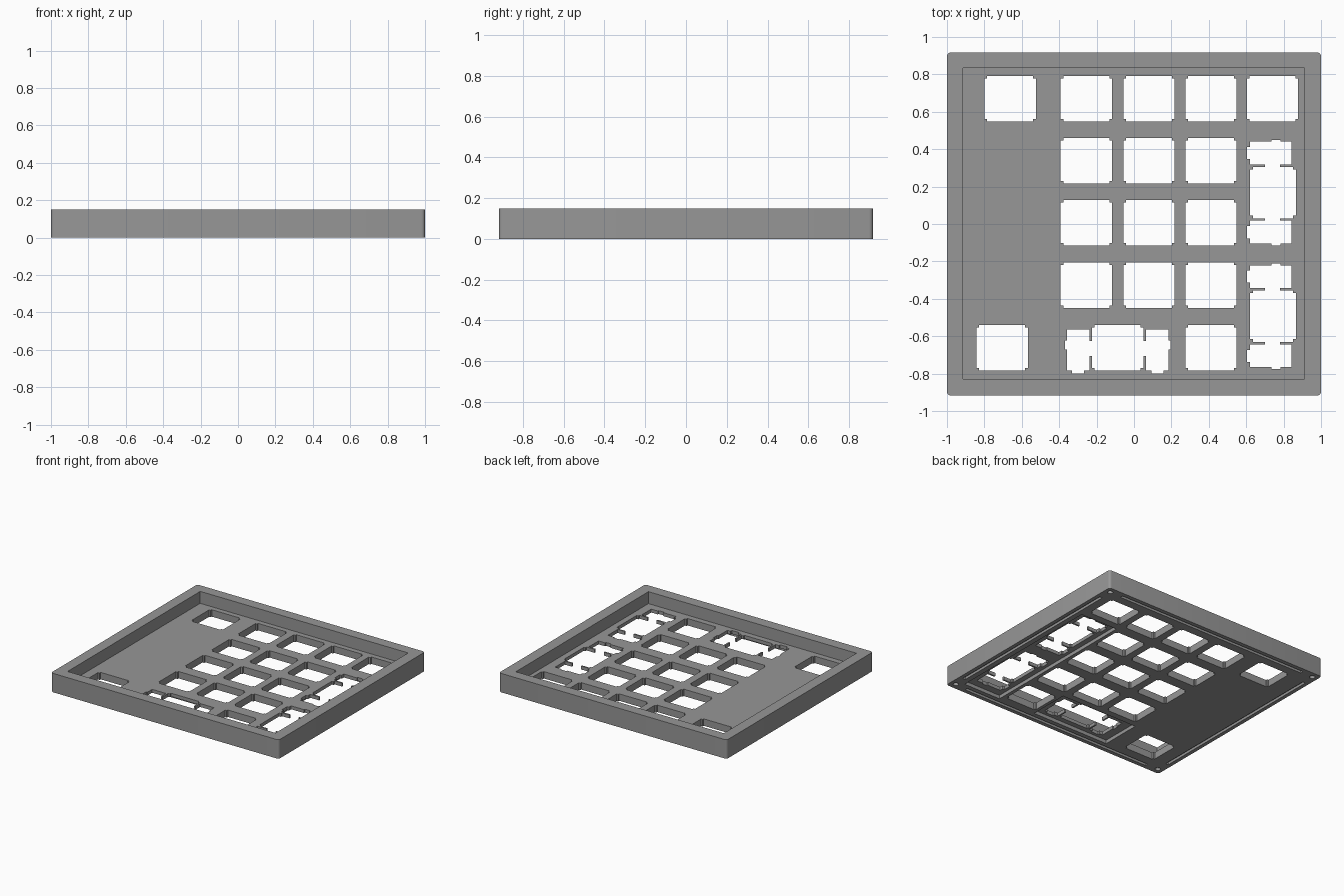
import bpy, bmesh, math

if "Cube" in bpy.data.objects:
    bpy.data.objects.remove(bpy.data.objects["Cube"])

grey = bpy.data.materials.new("mid grey")
grey.diffuse_color = (0.31, 0.31, 0.31, 1)
grey.use_nodes = True
grey.node_tree.nodes["Principled BSDF"].inputs["Base Color"].default_value = grey.diffuse_color


def prism(bm, pts, z0, z1):
    """Closed vertical prism over a 2D outline."""
    face = bm.faces.new([bm.verts.new((x, y, z0)) for x, y in pts])
    ext = bmesh.ops.extrude_face_region(bm, geom=[face])
    for v in ext["geom"]:
        if isinstance(v, bmesh.types.BMVert):
            v.co.z = z1


def rect(x0, x1, y0, y1):
    return [(x0, y0), (x1, y0), (x1, y1), (x0, y1)]


def make(name, prisms):
    bm = bmesh.new()
    for pts, z0, z1 in prisms:
        prism(bm, pts, z0, z1)
    bmesh.ops.recalc_face_normals(bm, faces=bm.faces)
    me = bpy.data.meshes.new(name)
    bm.to_mesh(me)
    bm.free()
    ob = bpy.data.objects.new(name, me)
    ob.data.materials.append(grey)
    bpy.context.collection.objects.link(ob)
    return ob


def cut(body, name, prisms):
    cutter = make(name, prisms)
    cutter.hide_render = True
    mod = body.modifiers.new(name, 'BOOLEAN')
    mod.operation, mod.solver, mod.object = 'DIFFERENCE', 'EXACT', cutter
    bpy.context.view_layer.objects.active = body
    bpy.ops.object.modifier_apply(modifier=mod.name)
    bpy.data.objects.remove(cutter)


def circle(cx, cy, r, n=20):
    return [(cx + r * math.cos(math.tau * i / n), cy + r * math.sin(math.tau * i / n))
            for i in range(n)]


# Outer block with small rounded corners
W, D, H, R = 1.0, 0.917, 0.15, 0.02
FLOOR, PLATE = 0.055, 0.027
outline = []
for k, (sx, sy) in enumerate([(1, 1), (-1, 1), (-1, -1), (1, -1)]):
    for i in range(5):
        a = math.pi / 2 * (k + i / 4)
        outline.append((sx * (W - R) + R * math.cos(a), sy * (D - R) + R * math.sin(a)))
body = make("keypad_case", [(outline, 0, H)])

# Tray recess on top
cut(body, "tray", [(rect(-0.915, 0.911, -0.83, 0.833), FLOOR, 0.3)])

# Thinned pockets underneath the wide keys
cut(body, "pockets", [(rect(0.578, 0.905, -0.825, 0.49), -0.1, FLOOR - PLATE),
                      (rect(-0.43, 0.25, -0.825, -0.50), -0.1, FLOOR - PLATE)])

# Single key opening, with notched corners
half_key = [(0.123, -0.122), (0.123, -0.108), (0.137, -0.108),
            (0.137, 0.108), (0.123, 0.108), (0.123, 0.122)]
# Wide key opening: key plus a stabiliser slot at each end
half_wide = [(0.123, -0.122), (0.123, -0.108), (0.1375, -0.108), (0.1375, -0.043),
             (0.15, -0.043), (0.15, -0.122), (0.18, -0.122), (0.18, -0.138),
             (0.245, -0.138), (0.245, -0.122), (0.272, -0.122), (0.272, -0.008),
             (0.282, -0.008), (0.282, 0.04), (0.272, 0.04), (0.272, 0.098),
             (0.15, 0.098), (0.15, 0.037), (0.1375, 0.037), (0.1375, 0.108),
             (0.123, 0.108), (0.123, 0.122)]


def mirrored(half):
    return half + [(-u, v) for u, v in reversed(half)]


cols = [-0.255, 0.08, 0.412, 0.74]
rows = [0.67, 0.338, 0.007, -0.328, -0.662]
keys = [(x, y) for y in rows[:4] for x in cols[:3]]
keys += [(cols[3], rows[0]), (cols[2], rows[4]), (-0.662, rows[0]), (-0.705, rows[4])]
holes = [([(x + u, y + v) for u, v in mirrored(half_key)], -0.1, 0.12) for x, y in keys]
# Two tall keys on the right and one wide key at the front
holes += [([(0.743 + v, y + u) for u, v in mirrored(half_wide)], -0.1, 0.12)
          for y in (0.168, -0.493)]
holes.append(([(-0.087 + u, -0.662 + v) for u, v in mirrored(half_wide)], -0.1, 0.12))
cut(body, "key_holes", holes)

# Underside: grooves along the rim and a screw hole in each corner
under = []
for s in (-1, 1):
    under.append((rect(s * 0.958 - 0.012, s * 0.958 + 0.012, -0.77, 0.77), -0.1, 0.02))
    under.append((rect(-0.85, 0.85, s * 0.873 - 0.012, s * 0.873 + 0.012), -0.1, 0.02))
    for t in (-1, 1):
        under.append((circle(s * 0.953, t * 0.868, 0.02), -0.1, 0.1))
cut(body, "rim_grooves", under)

# Single colour, crisp edges with rounded corners and bores smoothed
body.data.materials.clear()
body.data.materials.append(grey)
for p in body.data.polygons:
    p.material_index = 0
bpy.ops.object.select_all(action='DESELECT')
body.select_set(True)
bpy.context.view_layer.objects.active = body
bpy.ops.object.shade_smooth_by_angle(angle=math.radians(30))
